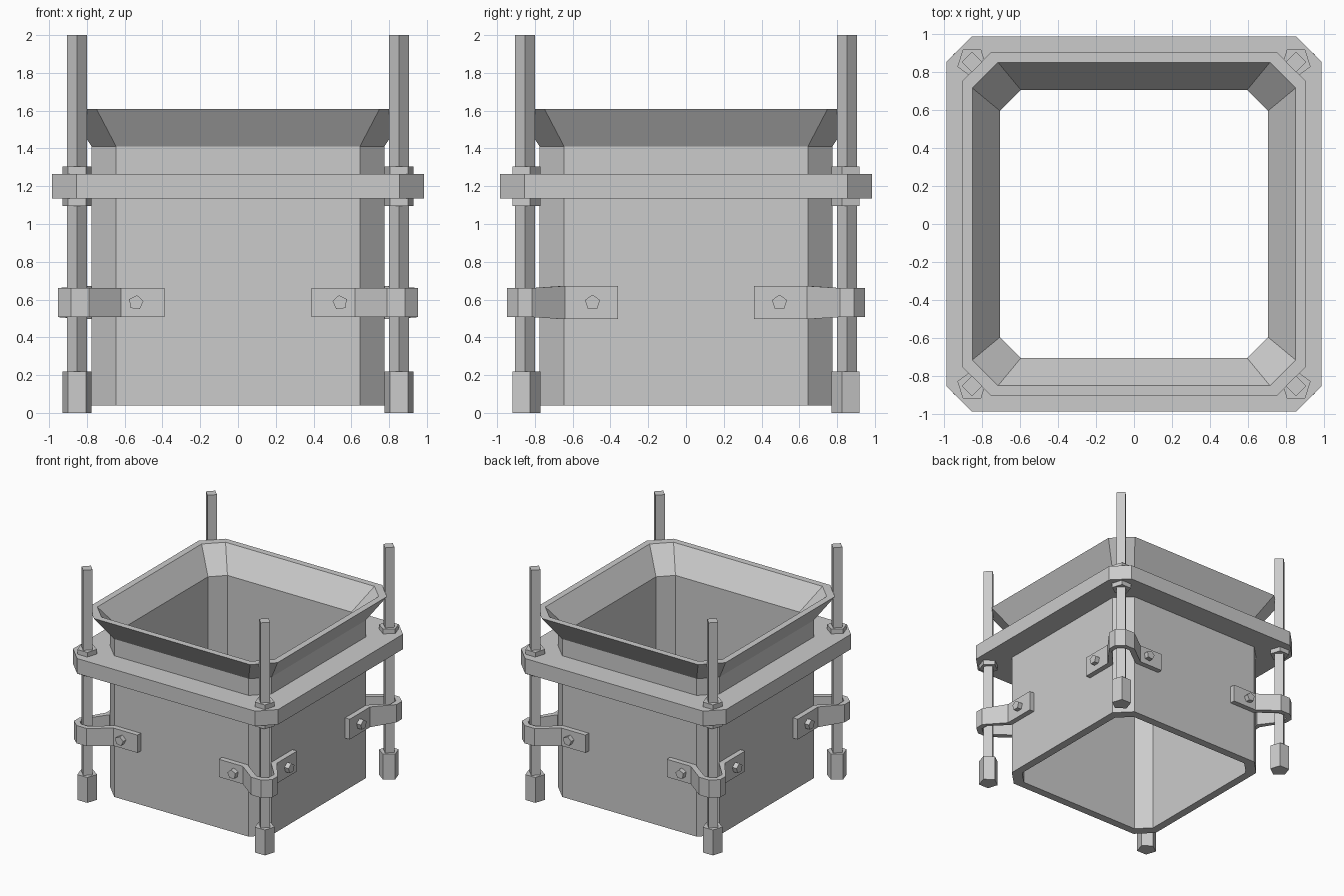
import bpy, bmesh
from math import cos, sin, pi, radians
from mathutils import Vector

if "Cube" in bpy.data.objects:
    bpy.data.objects.remove(bpy.data.objects["Cube"])


def build(name, rings, closed=False, mirror=False):
    """Skin a list of equal-sized point rings; cap the ends or close the loop."""
    bm = bmesh.new()
    loops = [[bm.verts.new(p) for p in ring] for ring in rings]
    n = len(loops[0])
    pairs = list(zip(loops, loops[1:]))
    if closed:
        pairs.append((loops[-1], loops[0]))
    else:
        bm.faces.new(loops[0])
        bm.faces.new(loops[-1])
    for a, b in pairs:
        for i in range(n):
            j = (i + 1) % n
            bm.faces.new((a[i], a[j], b[j], b[i]))
    bmesh.ops.recalc_face_normals(bm, faces=bm.faces)
    mesh = bpy.data.meshes.new(name)
    bm.to_mesh(mesh)
    bm.free()
    obj = bpy.data.objects.new(name, mesh)
    bpy.context.collection.objects.link(obj)
    if mirror:
        mod = obj.modifiers.new("four_corners", 'MIRROR')
        mod.use_axis = (True, True, False)
        mod.use_mirror_merge = False
    return obj


def octagon(half, flat, z):
    """Square ring with chamfered corners."""
    h, f = half, flat
    return [(h, -f, z), (h, f, z), (f, h, z), (-f, h, z),
            (-h, f, z), (-h, -f, z), (-f, -h, z), (f, -h, z)]


def prism(name, sides, radius, start, end, u, v, turn):
    """Prism from start to end, with cross-section axes u and v."""
    u, v = Vector(u), Vector(v)
    angles = [radians(turn) + 2 * pi * i / sides for i in range(sides)]
    rings = [[Vector(c) + radius * (cos(a) * u + sin(a) * v) for a in angles]
             for c in (start, end)]
    return build(name, rings, mirror=True)


X, Y, Z = (1, 0, 0), (0, 1, 0), (0, 0, 1)

# Open duct with flared hopper mouth
build("hopper_duct", [octagon(*r) for r in (
    (0.775, 0.645, 0.04), (0.775, 0.645, 1.41), (0.905, 0.75, 1.61),
    (0.85, 0.715, 1.61), (0.705, 0.595, 1.41), (0.705, 0.595, 0.04))], closed=True)

# Collar plate around the duct
build("collar_plate", [octagon(*r) for r in (
    (0.985, 0.855, 1.135), (0.985, 0.855, 1.265),
    (0.77, 0.64, 1.265), (0.77, 0.64, 1.135))], closed=True)

# Corner rods with feet and clamping nuts
C = 0.852
prism("corner_rods", 4, 0.053, (C, C, 0.1), (C, C, 2.0), X, Y, 0)
for name, z0, z1 in (("rod_feet", 0, 0.22),
                     ("lower_nuts", 1.095, 1.135),
                     ("upper_nuts", 1.265, 1.305)):
    prism(name, 5, 0.081, (C, C, z0), (C, C, z1), X, Y, -90)

# Bent straps holding the rods: outer xy, inner xy, half height
strap = [
    ((0.39, 0.82), (0.39, 0.775), 0.077),
    ((0.62, 0.82), (0.635, 0.775), 0.077),
    ((0.79, 0.948), (0.81, 0.905), 0.077),
    ((0.885, 0.948), (0.87, 0.905), 0.077),
    ((0.952, 0.89), (0.907, 0.87), 0.077),
    ((0.952, 0.815), (0.907, 0.80), 0.077),
    ((0.82, 0.64), (0.775, 0.655), 0.088),
    ((0.82, 0.36), (0.775, 0.36), 0.088)]
M = 0.584
build("rod_straps", [[(*o, M - h), (*o, M + h), (*i, M + h), (*i, M - h)]
                     for o, i, h in strap], mirror=True)

# Strap bolts on the front/back and side faces
prism("front_back_bolts", 5, 0.04, (0.54, 0.77, M), (0.54, 0.86, M), X, Z, 170)
prism("side_bolts", 5, 0.042, (0.77, 0.495, M), (0.86, 0.495, M), Y, Z, 90)
